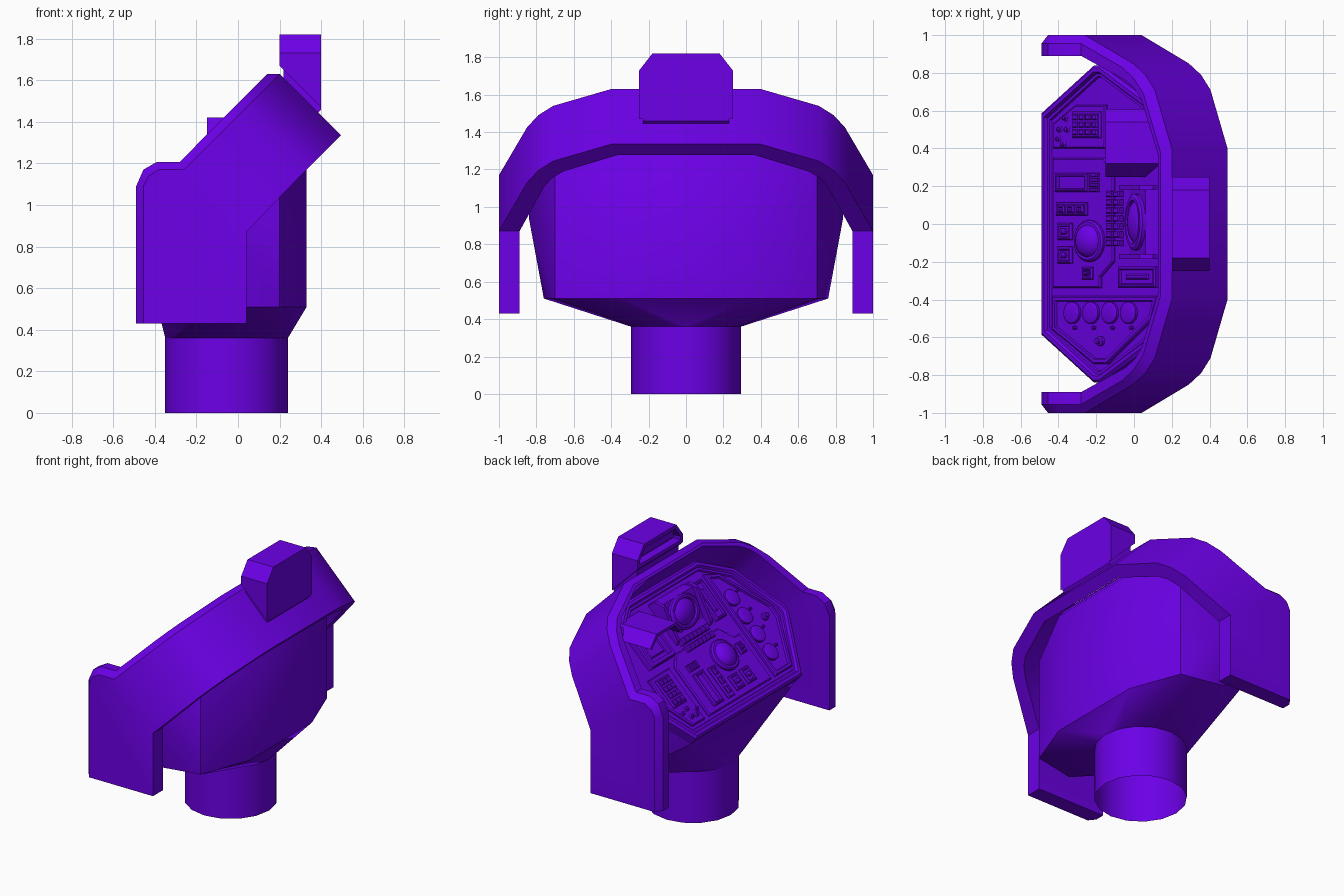
import bpy, bmesh, math
from mathutils import Matrix, Vector

if "Cube" in bpy.data.objects:
    bpy.data.objects.remove(bpy.data.objects["Cube"])

R2 = math.sqrt(2)
# panel space: X up the 45 degree slope, Y sideways, Z out of the panel
PANEL = Matrix(((1/R2, 0, -1/R2, 0), (0, 1, 0, 0), (1/R2, 0, 1/R2, 1.26), (0, 0, 0, 1)))
mat = bpy.data.materials.new("purple")
mat.diffuse_color = (0.15, 0.0, 0.8, 1)
mat.use_nodes = True
mat.node_tree.nodes["Principled BSDF"].inputs["Base Color"].default_value = mat.diffuse_color


def finish(name, bm, matrix=None):
    bmesh.ops.remove_doubles(bm, verts=bm.verts, dist=1e-5)
    bmesh.ops.recalc_face_normals(bm, faces=bm.faces)
    me = bpy.data.meshes.new(name)
    bm.to_mesh(me)
    bm.free()
    me.materials.append(mat)
    ob = bpy.data.objects.new(name, me)
    bpy.context.collection.objects.link(ob)
    if matrix:
        ob.matrix_world = matrix
    return ob


def skin(name, rings, matrix=None, caps=True):
    """Skin closed rings of equal length."""
    bm = bmesh.new()
    vs = [[bm.verts.new(p) for p in r] for r in rings]
    n = len(rings[0])
    for a, b in zip(vs, vs[1:]):
        for i in range(n):
            bm.faces.new((a[i], a[(i+1) % n], b[(i+1) % n], b[i]))
    if caps:
        bm.faces.new(vs[0])
        bm.faces.new(vs[-1])
    return finish(name, bm, matrix)


def shrink(pts, d):
    """Offset an outline inwards by d."""
    n, out = len(pts), []
    area = sum(pts[i-1][0]*pts[i][1] - pts[i][0]*pts[i-1][1] for i in range(n))
    sg = 1 if area > 0 else -1
    for i in range(n):
        p, a, b = Vector(pts[i]), Vector(pts[i-1]), Vector(pts[(i+1) % n])
        e, f = (p-a).normalized(), (b-p).normalized()
        m = Vector((-e.y-f.y, e.x+f.x)) * sg
        out.append(tuple(p + m * (2*d / m.length_squared)))
    return out


def slope(pts):
    return [(x*R2, y) for x, y in pts]


def plate(name, pts, h, bev=.008, sink=0, border=.015):
    """Raised plate on the panel; sink > 0 recesses its middle."""
    o = slope(pts)
    levels = [(0, -.01), (0, h-bev), (bev, h)]
    if sink:
        levels += [(border, h), (border+.004, h-sink)]
    return skin(name, [[(x, y, z) for x, y in shrink(o, d)] for d, z in levels], PANEL)


def rect(cx, cy, w, d):
    return [(cx-w/2, cy-d/2), (cx+w/2, cy-d/2), (cx+w/2, cy+d/2), (cx-w/2, cy+d/2)]


def lathe(name, prof, n, matrix, caps=True):
    ring = [[(r*math.cos(2*math.pi*i/n), r*math.sin(2*math.pi*i/n), z) for i in range(n)] for r, z in prof]
    return skin(name, ring, matrix, caps)


def dial(name, x, y, prof, n=20):
    return lathe(name, prof, n, PANEL @ Matrix.Translation((x*R2, y, 0)))


# column, an open tube
lathe("column", [(.295, 0), (.295, .36)], 16, Matrix.Translation((-.055, 0, 0)), caps=False)

# panel outline, in plan
half = [(-.48, .585), (-.2, .84), (-.16, .84), (.1, .645), (.215, .39)]
outline = half + [(x, -y) for x, y in reversed(half)]

# body: hull of panel back, rear wall and column top
bm = bmesh.new()
for x, y in slope(outline):
    bm.verts.new(PANEL @ Vector((x, y, -.05)))
for s in (1, -1):
    for x, y, z in [(.33, .35, 1.35), (.2, .7, 1.22), (.33, .35, .51), (.2, .7, .51), (-.1, .76, .51), (-.1, .84, .94)]:
        bm.verts.new((x, s*y, z))
for i in range(16):
    a = math.pi*i/8
    bm.verts.new((-.055+.295*math.cos(a), .295*math.sin(a), .36))
bmesh.ops.convex_hull(bm, input=bm.verts)
bmesh.ops.dissolve_limit(bm, angle_limit=.02, verts=bm.verts, edges=bm.edges)
finish("body", bm)

# stepped rim and panel floor
o = slope(outline)
skin("panel_rim", [[(x, y, z) for x, y in shrink(o, d)] for d, z in
                   [(0, -.055), (0, .015), (.015, .03), (.035, .03), (.045, .012), (.06, .012), (.065, 0)]], PANEL)

# hood: five-point section swept up one wall, over the arch and down the other
def at(s, c):
    return (s-c)/2, (s+c)/2

st = []
for rim, ch, rear in [((-.49, .43), (-.455, .43), (.04, .43)), ((-.49, 1.09), (-.455, 1.09), (.04, .87)),
                      ((-.455, 1.17), (-.43, 1.14), (.04, .87)), ((-.39, 1.207), (-.38, 1.17), (.04, .87)),
                      ((-.28, 1.207), (-.26, 1.17), (.04, .87))]:
    st.append([(p[0], y, p[1]) for p, y in ((rear, 1), (rear, .89), (rim, .89), (rim, .955), (ch, 1))])
for so, yo, si, yi in [(1.42, .85, 1.37, .76), (1.55, .79, 1.47, .715), (1.65, .71, 1.54, .655), (1.83, .4, 1.715, .365)]:
    st.append([(x, y, z) for (x, z), y in ((at(so, .84), yo), (at(si, .84), yi), (at(si+.03, 1.49), yi),
                                           (at(so-.06, 1.49), yo-.02), (at(so, 1.43), yo))])
st += [[(x, -y, z) for x, y, z in r] for r in reversed(st)]
skin("hood", st)

# lamp box on top of the hood, with a recessed front
def box_ring(x, d=0, low=None):
    z0 = low or 1.87-x
    return [(x, y, z) for y, z in shrink([(-.25, z0), (.25, z0), (.25, 1.73), (.18, 1.82), (-.18, 1.82), (-.25, 1.73)], d)]

skin("lamp_box", [box_ring(.4), box_ring(.2), box_ring(.2, .025, 1.67), box_ring(.26, .03, 1.67)])
skin("lamp_lens", [[(x, y, z) for y, z in shrink([(-.2, 1.71), (.2, 1.71), (.2, 1.76), (.17, 1.785), (-.17, 1.785), (-.2, 1.76)], d)]
                   for x, d in ((.27, 0), (.24, 0), (.225, .015))])
skin("lamp_mount", [[(.22, y, 1.6), (.38, y, 1.44), (.4, y, 1.46), (.4, y, 1.48), (.22, y, 1.66)] for y in (-.23, .23)])

# large plates on the panel
plate("centre_plate", [(-.42, -.34), (-.17, -.34), (-.17, -.28), (-.1, -.2), (-.1, .27), (-.15, .35), (-.42, .35)], .015)
plate("gauge_plate", [(-.42, -.38), (.14, -.38), (.11, -.5), (-.13, -.74), (-.2, -.74), (-.42, -.56)], .025, sink=.015, border=.025)
plate("switch_plate", [(-.42, .4), (-.14, .4), (-.14, .63), (-.3, .63), (-.42, .53)], .018)
plate("small_screen", rect(.03, -.28, .2, .11), .03, sink=.015)
plate("small_screen_bar", rect(.03, -.28, .12, .03), .025)

# round gauges with lamps below
for i in range(4):
    x = -.315 + i*.1
    dial("gauge_%d" % i, x, -.47, [(.058, 0), (.058, .025), (.052, .031), (.04, .034), (.02, .036)])
    dial("gauge_lamp_%d" % i, x+.015, -.55, [(.009, 0), (.009, .028), (.004, .032)], 8)
dial("gauge_knob", -.165, -.62, [(.025, 0), (.025, .03), (.015, .035), (.015, .05), (.008, .055)], 12)

# centre plate controls
plate("readout", rect(-.31, .22, .17, .1), .04, sink=.02)
for i in range(4):
    plate("readout_key_%d" % i, rect(-.19, .18+i*.027, .035, .02), .035, .004)
plate("button_row", rect(-.315, .08, .165, .07), .03)
for i in range(3):
    plate("row_button_%d" % i, rect(-.36+i*.05, .08, .036, .042), .045, sink=.008, border=.012)
for i, (x, y, w) in enumerate([(-.35, -.04, .075), (-.35, -.165, .075), (-.23, -.26, .055)]):
    plate("switch_base_%d" % i, rect(x, y, w, w*1.2), .032, sink=.01)
    dial("switch_knob_%d" % i, x, y, [(w*.22, 0), (w*.22, .04), (w*.12, .055)], 10)
dial("dome", -.22, -.09, [(.11, 0), (.11, .03), (.1, .04), (.085, .04), (.08, .05), (.06, .066), (.035, .076), (.01, .08)], 24)

# key strip beside the round screen
for i in range(7):
    for j in range(2):
        plate("strip_key_%d_%d" % (i, j), rect(-.11+j*.04, -.1+i*.043, .03, .032), .04, .006)

# switch plate keys and lamps
plate("key_base", rect(-.235, .525, .15, .14), .03)
for i in range(4):
    for j in range(3):
        plate("key_%d_%d" % (i, j), rect(-.287+i*.035, .485+j*.04, .026, .03), .042, .006)
for i, (x, y) in enumerate([(-.38, .5), (-.385, .45), (-.35, .56), (-.36, .42), (-.34, .5)]):
    dial("switch_lamp_%d" % i, x, y, [(.018, 0), (.018, .02), (.011, .025), (.011, .035), (.005, .04)], 10)

# round screen: steep wedge housing with a domed disc
skin("screen_housing", [[(-.04, y, 1.2), (-.025, y, 1.235), (.06, y, 1.43), (.12, y, 1.43), (.18, y, 1.4)] for y in (-.18, .2)])
steep = Matrix.Translation((.018, .01, 1.33)) @ Matrix.Rotation(math.radians(-66.4), 4, 'Y')
lathe("round_screen", [(.15, -.04), (.15, .02), (.135, .03), (.115, .03), (.11, .015), (.09, .03), (.05, .042), (.01, .046)], 24,
      steep @ Matrix.Diagonal((.75, 1, 1, 1)))
for s in (-1, 1):
    skin("screen_cheek_%s" % ("left" if s < 0 else "right"),
         [[(-.07, y, 1.19), (-.08, y, 1.22), (.03, y, 1.43), (.1, y, 1.45), (.16, y, 1.4)] for y in (.01+s*.17, .01+s*.195)])

# cowl over the rectangular screen
def cowl(x, top):
    sec = [(.25, 1.33), (.32, 1.42), (.54, 1.42), (.61, 1.34), (.593, 1.33), (.527, 1.4), (.334, 1.4), (.268, 1.325)]
    return [(min(.14, z-1.27) if top else x, y, z) for y, z in sec]

skin("cowl", [cowl(-.15, False), cowl(0, True)])
plate("cowl_screen", rect(-.02, .43, .17, .26), .05, sink=.035, border=.03)
plate("cowl_screen_glass", rect(-.02, .43, .09, .15), .03)

# shading: smooth with sharp edges kept
for ob in bpy.data.objects:
    ob.select_set(True)
    bpy.context.view_layer.objects.active = ob
bpy.ops.object.shade_smooth_by_angle(angle=math.radians(30))
